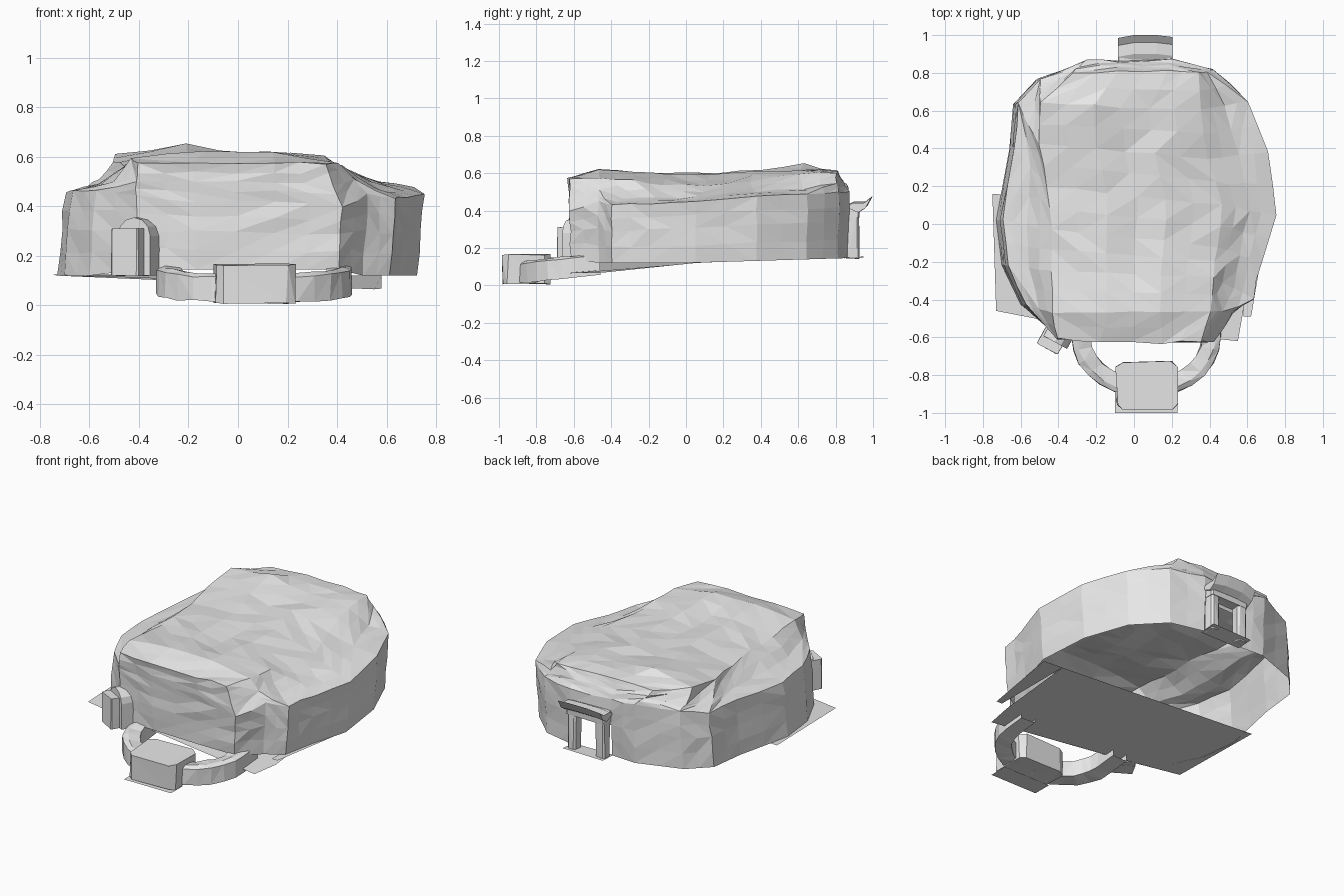
import bpy, bmesh, math, random
from mathutils import Vector, Matrix

random.seed(4)
cube = bpy.data.objects.get("Cube")
if cube:
    bpy.data.objects.remove(cube, do_unlink=True)

stone = bpy.data.materials.new("pale grey stone")
stone.use_nodes = True
GREY = (0.8, 0.8, 0.8, 1)
stone.diffuse_color = GREY
stone.node_tree.nodes["Principled BSDF"].inputs["Base Color"].default_value = GREY


def finish(name, bm, recalc=True):
    """Turn a bmesh into a flat-shaded stone object."""
    if recalc:
        bmesh.ops.recalc_face_normals(bm, faces=bm.faces)
    mesh = bpy.data.meshes.new(name)
    bm.to_mesh(mesh)
    bm.free()
    mesh.materials.append(stone)
    obj = bpy.data.objects.new(name, mesh)
    bpy.context.collection.objects.link(obj)
    return obj


def jitter(amount):
    return random.uniform(-amount, amount)


def shake(verts, amount):
    for v in verts:
        v.co += Vector((jitter(amount), jitter(amount), jitter(amount)))


def bridge(bm, lower, upper, closed=True, skip=()):
    """Join two rows of vertices with triangles."""
    count = len(lower)
    for i in range(count if closed else count - 1):
        if i in skip:
            continue
        j = (i + 1) % count
        a, b, c, d = lower[i], lower[j], upper[j], upper[i]
        if random.random() < 0.5:
            tris = ((a, b, c), (a, c, d))
        else:
            tris = ((a, b, d), (b, c, d))
        for tri in tris:
            bm.faces.new(tri)


def box(name, size, place, turn=0, bevel=0.01, wobble=0.004):
    """Rough block with cut upright corners, optionally turned about z."""
    bm = bmesh.new()
    bmesh.ops.create_cube(bm, size=1)
    bmesh.ops.scale(bm, vec=size, verts=bm.verts)
    upright = [e for e in bm.edges if abs(e.verts[0].co.z - e.verts[1].co.z) > size[2] / 2]
    bmesh.ops.bevel(bm, geom=upright, offset=bevel, segments=1, affect='EDGES')
    shake(bm.verts, wobble)
    bmesh.ops.triangulate(bm, faces=bm.faces)
    bmesh.ops.transform(bm, verts=bm.verts,
                        matrix=Matrix.Translation(place) @ Matrix.Rotation(turn, 4, 'Z'))
    return finish(name, bm)


def plate(name, corners):
    bm = bmesh.new()
    bm.faces.new([bm.verts.new(c) for c in corners])
    return finish(name, bm, recalc=False)


# Rock shell stations: wall x, wall y, rim height, shoulder x, shoulder y, shoulder height
STATIONS = [
    (-.17, -.61, .42, -.18, -.62, .575), (.15, -.62, .42, .15, -.63, .575),
    (.42, -.62, .40, .35, -.62, .575), (.52, -.47, .45, .41, -.46, .57),
    (.63, -.4, .43, .42, -.28, .56), (.67, -.2, .44, .44, -.12, .54),
    (.745, .05, .455, .47, .1, .53), (.71, .38, .48, .39, .35, .56),
    (.6, .65, .49, .35, .6, .6), (.42, .82, .5, .34, .8, .6),
    (.2, .87, .5, .18, .81, .61), (-.08, .86, .5, -.08, .81, .61),
    (-.25, .87, .52, -.33, .8, .6), (-.52, .77, .5, -.5, .64, .61),
    (-.64, .64, .48, -.5, .42, .58), (-.66, .4, .47, -.46, .2, .57),
    (-.73, .02, .46, -.44, -.03, .57), (-.7, -.22, .46, -.44, -.25, .57),
    (-.6, -.43, .46, -.43, -.47, .6), (-.41, -.6, .44, -.41, -.61, .57)]
DOOR = 10
SIDES = set(range(4, 9)) | set(range(13, 19))

bm = bmesh.new()
rows = [[] for _ in range(5)]
for k, (x, y, rim, sx, sy, sz) in enumerate(STATIONS):
    low = .12 + .03 * max(y, 0) + (.025 if y < -.55 else 0)
    foot, lip = (1, .955) if x < -.45 else (.97, 1.005)
    mid = (foot + lip) / 2
    # Sides step in over a low shelf before rising to the roof
    lift = .25 if k in SIDES else .5
    points = [(x * foot, y * .99, low),
              (x * mid, y, low + .55 * (rim - low)),
              (x * lip, y, rim),
              ((x * lip + sx) / 2, (y + sy) / 2, rim + lift * (sz - rim)),
              (sx, sy, sz)]
    for row, p in zip(rows, points):
        row.append(bm.verts.new(p))
for level in range(4):
    bridge(bm, rows[level], rows[level + 1], skip=(DOOR,) if level == 0 else ())

# Roof strips run across the shell, with two lengthwise ridges
edge = rows[-1]
strips = [[edge[19], edge[0], edge[1], edge[2]]]
for k in range(6):
    left, right = edge[18 - k], edge[3 + k]
    strip = [left]
    for t, height, bow in ((.34, .6, .125), (.68, .595, .09)):
        p = left.co.lerp(right.co, t)
        strip.append(bm.verts.new((p.x, p.y, height + bow * p.y * p.y)))
    strips.append(strip + [right])
strips.append([edge[12], edge[11], edge[10], edge[9]])
for a, b in zip(strips, strips[1:]):
    bridge(bm, a, b, closed=False)
bmesh.ops.subdivide_edges(bm, edges=bm.edges[:], cuts=1, use_grid_fill=True)
bmesh.ops.triangulate(bm, faces=bm.faces)
# Shallow valley between the ridges
for v in bm.verts:
    if v.co.z > .55 and abs(v.co.x) < .1 and -.3 < v.co.y < .7:
        v.co.z -= .02
shake([v for v in bm.verts if not v.is_boundary], .006)
finish("rock_shell", bm)

# Thin floor under the front half, dipping to the front right
plate("floor_sheet", [(-.75, .16, .125), (.58, .05, .12), (.58, -.45, .068),
                      (.55, -.62, .065), (-.42, -.52, .115), (-.73, -.46, .12)])
plate("floor_edge", [(.58, .05, .12), (.71, .04, .12), (.62, -.49, .12), (.58, -.49, .12)])

# Curved passage at the front
bm = bmesh.new()
loops = []
STEPS = 14
for i in range(STEPS + 1):
    angle = math.pi * (1 + i / STEPS)
    c, s = math.cos(angle), math.sin(angle)
    rise = .035 * (1 + s)
    loop = []
    for side, z in ((0, .01), (0, .11), (.03, .125), (.1, .115), (.1, .015)):
        loop.append(bm.verts.new((.065 + (.395 - side) * c, -.6 + (.32 - side) * s, z + rise)))
    shake(loop, .005)
    loops.append(loop)
# Straight ends that run in under the wall
for index, at in ((0, 0), (-1, len(loops) + 1)):
    loops.insert(at, [bm.verts.new(v.co + Vector((0, .14, .015))) for v in loops[index]])
for a, b in zip(loops, loops[1:]):
    bridge(bm, a, b)
finish("front_passage", bm)

# Front porch block with its base sheet
box("front_porch", (.32, .255, .155), (.068, -.857, .086), bevel=.03, wobble=.007)
plate("porch_base", [(-.1, -1, .003), (.23, -1, .003), (.23, -.88, .003), (-.1, -.88, .003)])

# Small arched side niche: half-round surround plus block
TURN = math.radians(-29)
bm = bmesh.new()
outline = [(-.075, .12), (.075, .12)]
for i in range(7):
    a = math.pi * i / 6
    outline.append((.075 * math.cos(a), .28 + .075 * math.sin(a)))
face = bm.faces.new([bm.verts.new((x, 0, z)) for x, z in outline])
push = bmesh.ops.extrude_face_region(bm, geom=[face])
new = [g for g in push["geom"] if isinstance(g, bmesh.types.BMVert)]
bmesh.ops.translate(bm, verts=new, vec=(0, .08, 0))
bmesh.ops.transform(bm, verts=bm.verts,
                    matrix=Matrix.Translation((-.42, -.625, 0)) @ Matrix.Rotation(TURN, 4, 'Z'))
finish("niche_arch", bm)
box("niche_block", (.125, .1, .19), (-.435, -.618, .215), turn=TURN, bevel=.006, wobble=.002)

# Rear doorway: posts, lintel, upswept hood and threshold
for side, name in ((1, "left_door_post"), (-1, "right_door_post")):
    box(name, (.06, .07, .25), (.06 + side * .1, .89, .27))
box("door_lintel", (.27, .08, .07), (.06, .89, .4))
bm = bmesh.new()
hood = []
for y, z in ((.86, .43), (.93, .40), (.97, .425), (1, .48), (.96, .45), (.9, .45)):
    hood.append([bm.verts.new((x, y - drop, z - drop)) for x, drop in
                 ((-.085, .015), (.0, 0), (.12, 0), (.205, .01))])
for a, b in zip(hood, hood[1:] + hood[:1]):
    bridge(bm, a, b, closed=False)
for end in (0, -1):
    bm.faces.new([row[end] for row in hood])
finish("door_hood", bm)
plate("door_threshold", [(-.08, .84, .145), (.2, .84, .145), (.2, .95, .155), (-.08, .95, .15)])
